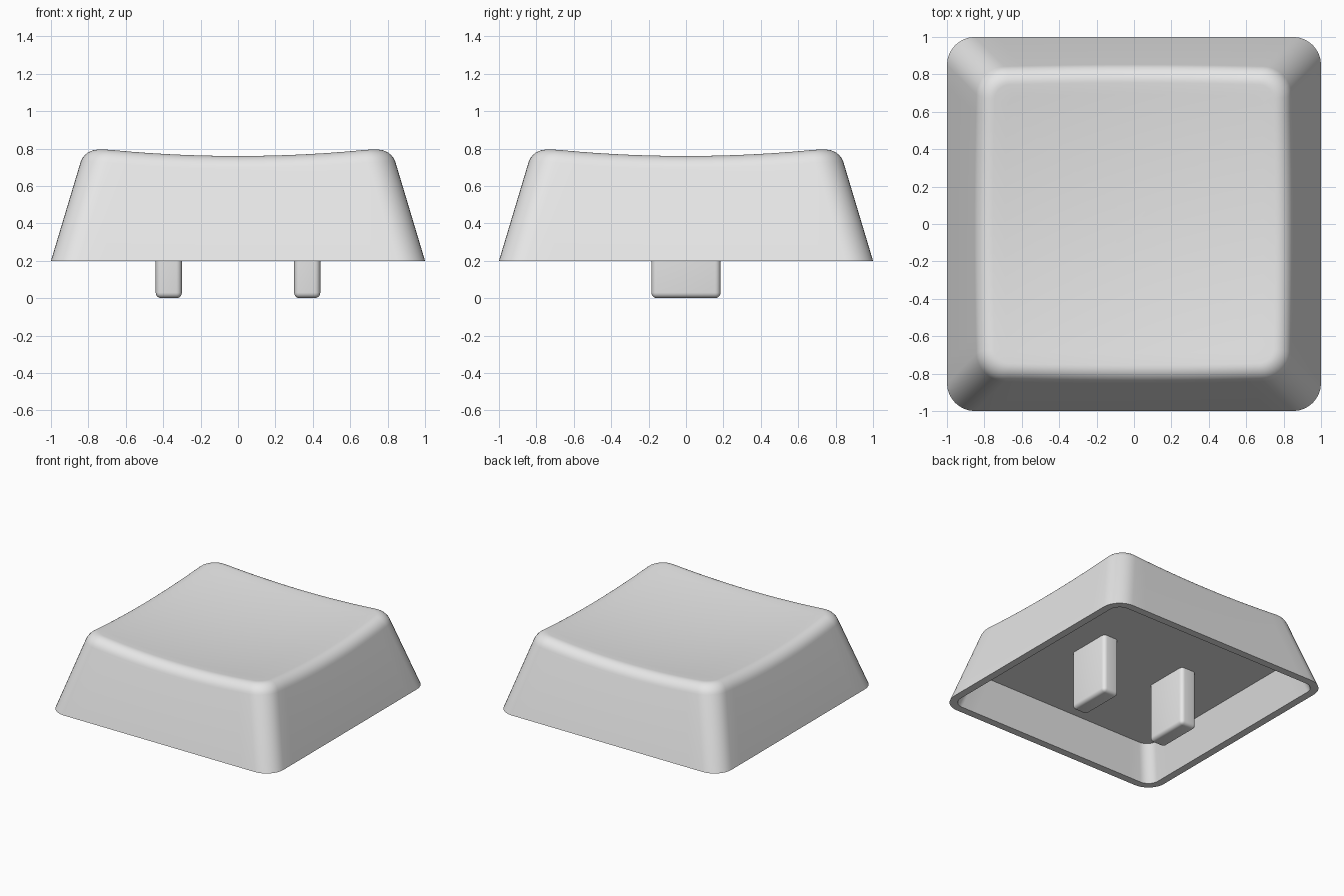
import bpy, bmesh, math
from mathutils import Vector

if "Cube" in bpy.data.objects:
    bpy.data.objects.remove(bpy.data.objects["Cube"])

BASE, CEILING = 0.2, 0.47      # rim height and underside of the cap
RADIUS, TAPER = 0.15, 0.3      # corner radius, inward lean of the walls
WALL, FILLET = 0.06, 0.075     # rim thickness, length of the rounded top edge

plastic = bpy.data.materials.new("light_grey_plastic")
plastic.diffuse_color = (0.8, 0.8, 0.8, 1)
plastic.use_nodes = True
plastic.node_tree.nodes["Principled BSDF"].inputs["Base Color"].default_value = plastic.diffuse_color


def dish(p):
    """Height of the hollowed top surface."""
    return 0.718 + 0.073 * (p.x ** 2 + p.y ** 2)


def perimeter(corner_steps=8, side_steps=14):
    """Rounded square as pairs of core position (-1..1) and outward normal."""
    pts = []
    signs = [(1, 1), (-1, 1), (-1, -1), (1, -1)]
    for k in range(4):
        core, nxt = Vector(signs[k]), Vector(signs[(k + 1) % 4])
        for i in range(corner_steps + 1):
            a = math.pi / 2 * (k + i / corner_steps)
            n = Vector((math.cos(a), math.sin(a)))
            pts.append((core, n))
        for j in range(1, side_steps):
            pts.append((core.lerp(nxt, j / side_steps), n))
    return pts


def wall_point(core, n, z, inset=0.0):
    """Point on the leaning wall, optionally moved inside the shell."""
    p = core * (1 - RADIUS - TAPER * (z - BASE)) + n * (RADIUS - inset)
    return Vector((p.x, p.y, z))


def top_section(core, n):
    """Wall, rounded edge and dish points for one place on the perimeter."""
    edge = wall_point(core, n, 0.75)
    for _ in range(8):
        edge = wall_point(core, n, dish(edge))
    low = wall_point(core, n, edge.z - FILLET)
    inner = edge - FILLET * n.to_3d()
    inner.z = dish(inner)
    h1, h2 = low.lerp(edge, 0.58), inner.lerp(edge, 0.58)
    pts = [wall_point(core, n, BASE)]
    for i in range(9):
        t = i / 8
        pts.append(low * (1 - t) ** 3 + h1 * 3 * t * (1 - t) ** 2
                   + h2 * 3 * t * t * (1 - t) + inner * t ** 3)
    for i in range(1, 12):
        p = inner * (1 - i / 12)
        p.z = dish(p)
        pts.append(p)
    return pts


# Hollow cap: one section per perimeter place, from ceiling to rim to top
bm = bmesh.new()
columns = []
for core, n in perimeter():
    section = [wall_point(core, n, CEILING, WALL), wall_point(core, n, BASE, WALL)]
    section += top_section(core, n)
    columns.append([bm.verts.new(p) for p in section])
centre = bm.verts.new((0, 0, dish(Vector((0, 0, 0)))))
for i, a in enumerate(columns):
    b = columns[(i + 1) % len(columns)]
    for j in range(len(a) - 1):
        bm.faces.new((a[j], b[j], b[j + 1], a[j + 1]))
    bm.faces.new((a[-1], b[-1], centre))
bm.faces.new([c[0] for c in columns])
bmesh.ops.recalc_face_normals(bm, faces=bm.faces)
mesh = bpy.data.meshes.new("key_cap")
bm.to_mesh(mesh)
bm.free()
cap = bpy.data.objects.new("key_cap", mesh)
bpy.context.collection.objects.link(cap)
parts = [cap]

# Two rounded mounting prongs under the cap
for side, name in ((-1, "left_prong"), (1, "right_prong")):
    top = CEILING + 0.04
    bpy.ops.mesh.primitive_cube_add(size=1, location=(side * 0.37, 0, top / 2))
    prong = bpy.context.object
    prong.name = name
    prong.scale = (0.14, 0.37, top)
    bpy.ops.object.transform_apply(location=False, rotation=False, scale=True)
    bevel = prong.modifiers.new("rounded_edges", 'BEVEL')
    bevel.width, bevel.segments = 0.03, 5
    bpy.ops.object.modifier_apply(modifier=bevel.name)
    parts.append(prong)

# Shared colour and shading
for obj in parts:
    obj.data.materials.append(plastic)
    bpy.ops.object.select_all(action='DESELECT')
    obj.select_set(True)
    bpy.context.view_layer.objects.active = obj
    bpy.ops.object.shade_smooth_by_angle(angle=math.radians(30))
